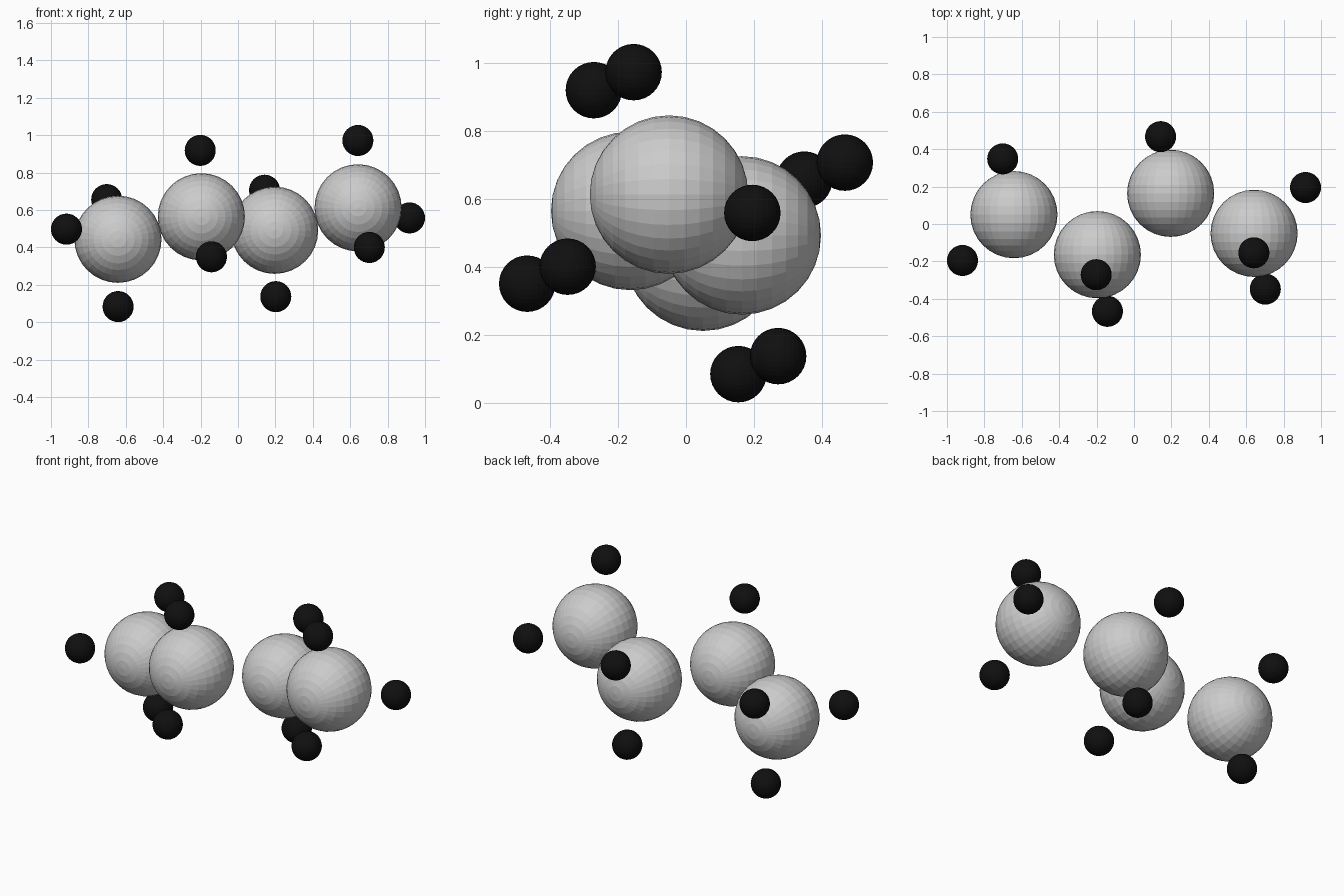
import bpy
from math import pi
from mathutils import Vector

if "Cube" in bpy.data.objects:
    bpy.data.objects.remove(bpy.data.objects["Cube"])

CENTRE = Vector((0, 0, 0.528))

black = bpy.data.materials.new("black")
black.diffuse_color = (0.005, 0.005, 0.005, 1)
black.use_nodes = True
black.node_tree.nodes["Principled BSDF"].inputs["Base Color"].default_value = black.diffuse_color


def ball(name, pos, radius, mat=None):
    # faceted sphere with its poles along y
    bpy.ops.mesh.primitive_uv_sphere_add(segments=32, ring_count=16, radius=radius,
                                         location=pos, rotation=(pi / 2, 0, 0))
    ob = bpy.context.object
    ob.name = name
    if mat:
        ob.data.materials.append(mat)


# half of the chain, relative to the molecule's centre
large = [(0.642, -0.05, 0.084), (0.196, 0.164, -0.036)]
small = [(0.641, -0.154, 0.444), (0.917, 0.195, 0.03), (0.702, -0.348, -0.128),
         (0.142, 0.467, 0.178), (0.202, 0.271, -0.391)]

# the other half is the same turned through the centre point
for side, s in (("right", 1), ("left", -1)):
    for i, p in enumerate(large):
        ball(f"large_atom_{side}_{i + 1}", CENTRE + s * Vector(p), 0.233)
    for i, p in enumerate(small):
        ball(f"small_atom_{side}_{i + 1}", CENTRE + s * Vector(p), 0.083, black)
